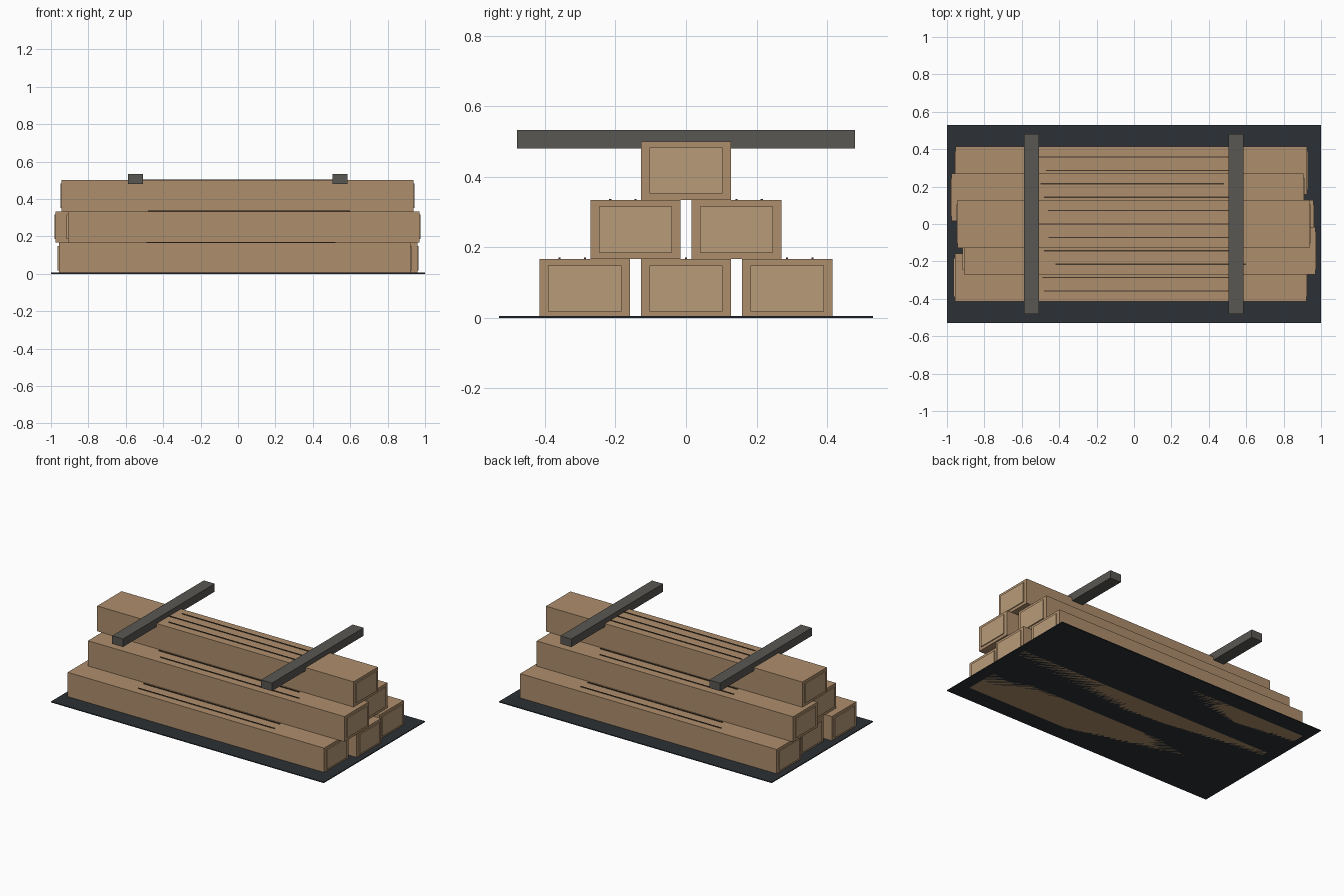
import bpy

if "Cube" in bpy.data.objects:
    bpy.data.objects.remove(bpy.data.objects["Cube"])


def material(name, rgb):
    m = bpy.data.materials.new(name)
    m.diffuse_color = (*rgb, 1)
    m.use_nodes = True
    m.node_tree.nodes["Principled BSDF"].inputs["Base Color"].default_value = m.diffuse_color
    return m


WOOD = material("wood", (0.42, 0.27, 0.15))
END_WOOD = material("end_wood", (0.48, 0.33, 0.19))
GRAIN = material("grain", (0.06, 0.04, 0.025))
BAR = material("dark_grey", (0.10, 0.095, 0.085))
BASE = material("base_dark", (0.025, 0.03, 0.035))


def box(name, x, y, z, mat):
    """Box given by its (min, max) range on each axis."""
    bpy.ops.mesh.primitive_cube_add(size=1, location=[sum(r) / 2 for r in (x, y, z)])
    o = bpy.context.object
    o.name = name
    o.scale = [r[1] - r[0] for r in (x, y, z)]
    bpy.ops.object.transform_apply(location=False, rotation=False, scale=True)
    o.data.materials.append(mat)


LENGTH, WIDTH, HEIGHT, CAP = 1.88, 0.256, 0.167, 0.006


def beam(name, cx, cy, z0, grain_x):
    """Timber with raised end faces and three grain strips on top."""
    h, w, top = LENGTH / 2, WIDTH / 2, z0 + HEIGHT
    box(name, (cx - h, cx + h), (cy - w, cy + w), (z0, top), WOOD)
    for side, x in (("left", (cx - h - CAP, cx - h)), ("right", (cx + h, cx + h + CAP))):
        box(f"{name}_end_{side}", x, (cy - 0.104, cy + 0.104),
            (z0 + 0.019, top - 0.018), END_WOOD)
    for i, off in enumerate((-0.072, 0, 0.072)):
        box(f"{name}_grain_{i + 1}", grain_x[i], (cy + off - 0.003, cy + off + 0.003),
            (top - 0.002, top + 0.004), GRAIN)


# Thin base sheet
box("base_sheet", (-1, 1), (-0.53, 0.53), (0, 0.006), BASE)

# Pyramid of six beams: lower, middle and upper rows
beam("lower_beam_front", -0.018, -0.287, 0, [(-0.48, 0.52), (-0.49, 0.51), (-0.54, 0.55)])
beam("lower_beam_centre", 0.02, 0, 0, [(-0.48, 0.52)] * 3)
beam("lower_beam_back", -0.015, 0.287, 0, [(-0.5, 0.5), (-0.47, 0.52), (-0.51, 0.52)])
beam("middle_beam_front", 0.03, -0.143, 0.167, [(-0.42, 0.6), (-0.48, 0.55), (-0.45, 0.55)])
beam("middle_beam_back", -0.035, 0.143, 0.167, [(-0.5, 0.5), (-0.48, 0.53), (-0.5, 0.48)])
beam("upper_beam", -0.003, 0, 0.334, [(-0.457, 0.52), (-0.51, 0.52), (-0.46, 0.51)])

# Cross bars over the stack
for side, cx in (("left", -0.547), ("right", 0.545)):
    box(f"cross_bar_{side}", (cx - 0.04, cx + 0.04), (-0.48, 0.48), (0.48, 0.533), BAR)
